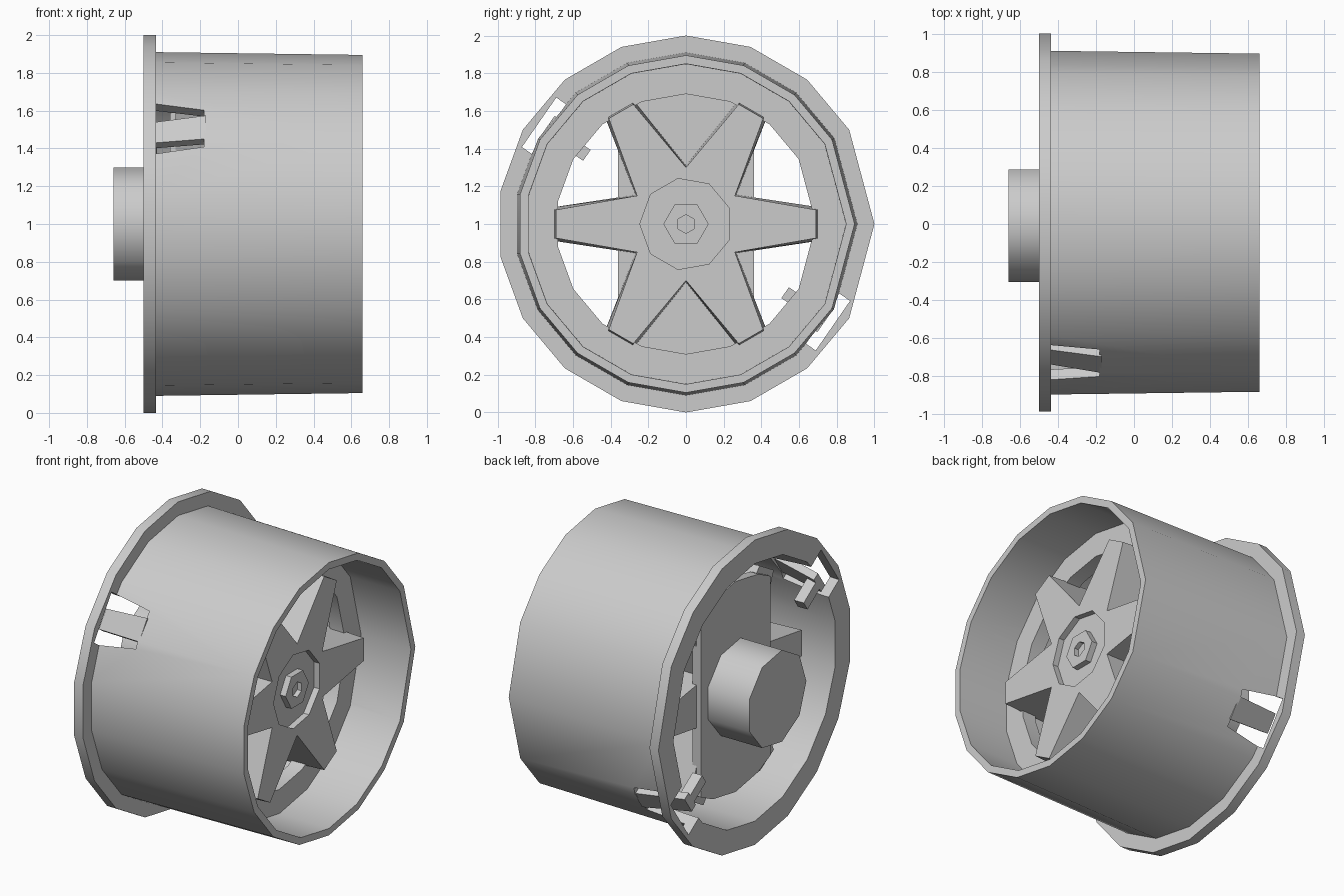
import bpy, bmesh, math
from math import sin, cos, radians
from mathutils import Vector

if "Cube" in bpy.data.objects:
    bpy.data.objects.remove(bpy.data.objects["Cube"])

grey = bpy.data.materials.new("light_grey")
grey.use_nodes = True
grey.diffuse_color = (0.6, 0.6, 0.6, 1)
grey.node_tree.nodes["Principled BSDF"].inputs["Base Color"].default_value = (0.6, 0.6, 0.6, 1)

MID = 1.0  # axle height


def polar(x, r, deg):
    """Point around the axle; angle runs from up towards +y."""
    a = radians(deg)
    return Vector((x, r * sin(a), MID + r * cos(a)))


def finish(name, bm):
    bmesh.ops.recalc_face_normals(bm, faces=bm.faces)
    me = bpy.data.meshes.new(name)
    bm.to_mesh(me)
    bm.free()
    me.materials.append(grey)
    ob = bpy.data.objects.new(name, me)
    bpy.context.collection.objects.link(ob)
    return ob


def activate(ob):
    bpy.ops.object.select_all(action='DESELECT')
    ob.select_set(True)
    bpy.context.view_layer.objects.active = ob


def skin(name, loops, caps=True):
    """Join loops of points; capped ends, or closed into a ring."""
    bm = bmesh.new()
    rows = [[bm.verts.new(p) for p in loop] for loop in loops]
    n = len(rows[0])
    pairs = list(zip(rows, rows[1:])) + ([] if caps else [(rows[-1], rows[0])])
    for a, b in pairs:
        for i in range(n):
            j = (i + 1) % n
            bm.faces.new((a[i], a[j], b[j], b[i]))
    if caps:
        bm.faces.new(rows[0])
        bm.faces.new(rows[-1])
    return finish(name, bm)


def cut(ob, cutter):
    cutter.hide_render = True
    m = ob.modifiers.new("cut", 'BOOLEAN')
    m.operation, m.solver, m.object = 'DIFFERENCE', 'EXACT', cutter
    activate(ob)
    bpy.ops.object.modifier_apply(modifier="cut")


def ngon(x, r, sides, start):
    return [polar(x, r, start + i * 360 / sides) for i in range(sides)]


# Rim parts share a coarse circle, one side of which has a single wide point
ROUND = [0, 20, 40, 60, 90, 120, 140, 160] + list(range(180, 360, 20))


def ring(name, profile):
    return skin(name, [[polar(x, r, a) for a in ROUND] for x, r in profile], caps=False)


barrel = ring("barrel", [(-0.45, 0.91), (0.66, 0.895), (0.66, 0.85), (-0.45, 0.845)])
flange = ring("flange", [(-0.5, 1.0), (-0.435, 1.0), (-0.435, 0.845), (-0.5, 0.845)])
inner_ring = ring("inner_ring", [(0.2, 0.87), (0.3, 0.87), (0.3, 0.69), (0.2, 0.69)])


# Six-spoked star, tapering towards the front
def star(x, tip, half, notch):
    pts = []
    for k in range(6):
        a = 30 + 60 * k
        reach, spread = math.hypot(tip, half), math.degrees(math.atan2(half, tip))
        pts += [polar(x, reach, a - spread), polar(x, reach, a + spread), polar(x, notch, a + 30)]
    return pts


def turned_star(x, tip, half, notch):
    # spokes lie on the horizontal axis
    return star(x, tip, half, notch)


spokes = skin("spokes", [turned_star(-0.33, 0.73, 0.085, 0.31), turned_star(0.43, 0.69, 0.075, 0.30)])
recess = skin("recess_cutter", [ngon(0.39, 0.245, 9, -90), ngon(0.5, 0.245, 9, -90)])
cut(spokes, recess)

# Centre nut with a hexagonal hole
nut = skin("centre_nut", [ngon(0.385, 0.12, 6, 90), ngon(0.43, 0.12, 6, 90)])
nut_hole = skin("nut_hole_cutter", [ngon(0.40, 0.05, 6, 0), ngon(0.5, 0.05, 6, 0)])
cut(nut, nut_hole)

# Back plate: a disc with two straight sides
half_arc = [-31.5, -20, 0, 20, 31.5]
plate_angles = half_arc + [a + 180 for a in half_arc]
back_plate = skin("back_plate", [[polar(x, 0.69, a) for a in plate_angles] for x in (-0.36, -0.3)])

# Rear hub
hub = skin("rear_hub", [ngon(-0.66, 0.305, 9, -90), ngon(-0.32, 0.305, 9, -90)])


# Clips: a tapered window in the barrel and flange, with a sprung arm inside
def slab(name, deg, ends):
    """Radial slab from (x, low radius, high radius, half width) sections."""
    a = radians(deg)
    out, side = Vector((0, sin(a), cos(a))), Vector((0, cos(a), -sin(a)))
    loops = []
    for x, low, high, w in ends:
        base = Vector((x, 0, MID))
        loops.append([base + out * r + side * s
                      for r, s in ((low, -w), (low, w), (high, w), (high, -w))])
    return skin(name, loops)


cutters = [recess, nut_hole]
clips = []
for side, deg in (("front", -55.3), ("back", 124.7)):
    window = slab(side + "_window_cutter", deg,
                  [(-0.6, 0.78, 0.948, 0.165), (-0.435, 0.78, 0.948, 0.16), (-0.18, 0.78, 0.948, 0.12)])
    cut(barrel, window)
    cut(flange, window)
    cutters.append(window)
    clips.append(slab(side + "_clip_arm", deg,
                      [(-0.5, 0.79, 0.84, 0.065), (-0.17, 0.85, 0.9, 0.075)]))
    clips.append(slab(side + "_clip_hook", deg,
                      [(-0.5, 0.64, 0.81, 0.035), (-0.43, 0.64, 0.81, 0.035)]))

for c in cutters:
    bpy.data.objects.remove(c)

# Smooth the round parts, keep the corners sharp
for ob in [barrel, flange, inner_ring, hub]:
    activate(ob)
    bpy.ops.object.shade_smooth_by_angle(angle=radians(45))
